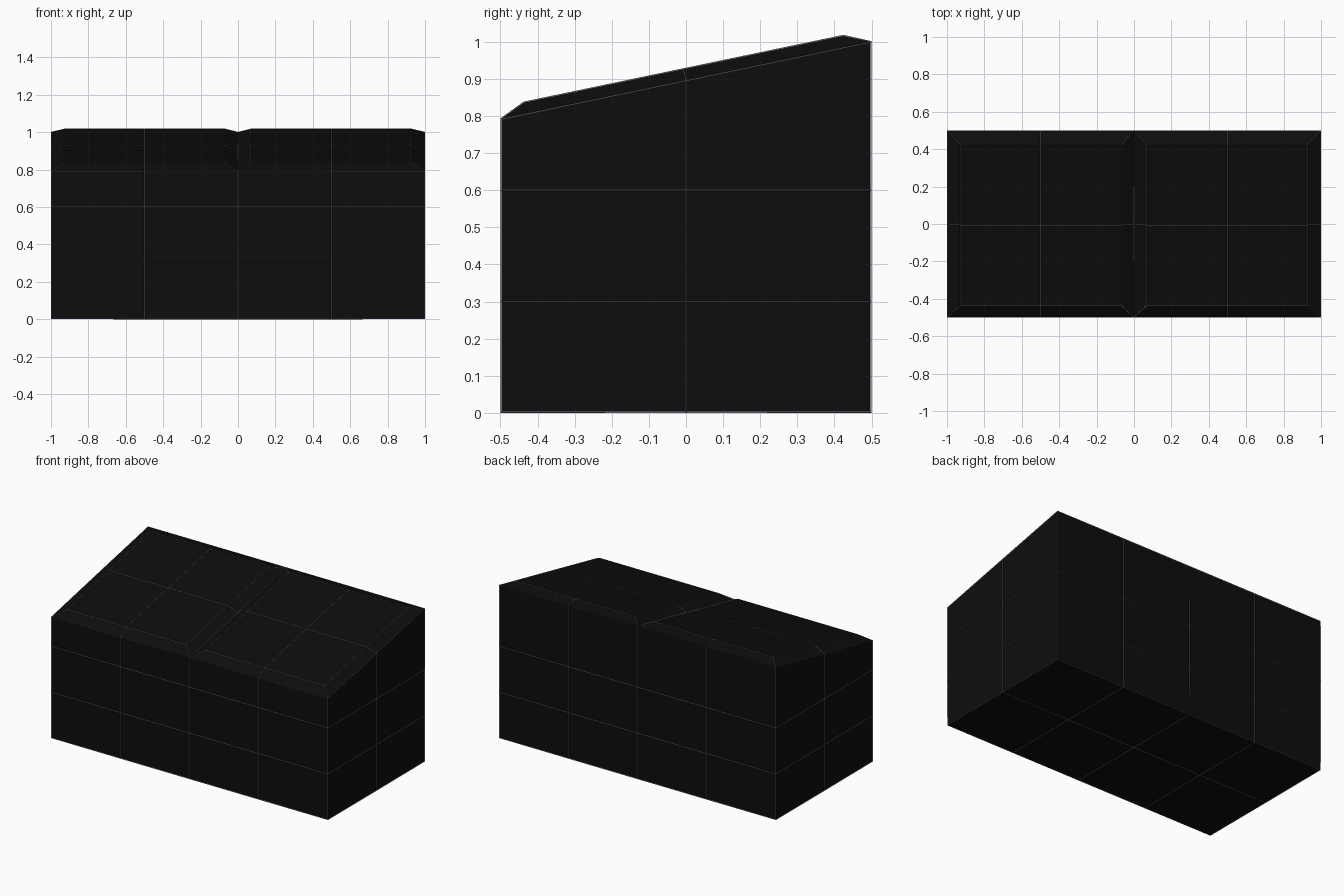
import bpy, bmesh

if "Cube" in bpy.data.objects:
    bpy.data.objects.remove(bpy.data.objects["Cube"])

WIRE = 0.005
HX, HY, Z0 = 0.998, 0.498, 0.002
FRONT_Z, BACK_Z = 0.792, 1.0


def material(name, value):
    mat = bpy.data.materials.new(name)
    mat.diffuse_color = (value, value, value, 1)
    mat.use_nodes = True
    mat.node_tree.nodes["Principled BSDF"].inputs["Base Color"].default_value = mat.diffuse_color
    return mat


def cut(bm, axis, pos):
    co, no = [0, 0, 0], [0, 0, 0]
    co[axis], no[axis] = pos, 1
    geom = bm.verts[:] + bm.edges[:] + bm.faces[:]
    bmesh.ops.bisect_plane(bm, geom=geom, plane_co=co, plane_no=no)


# Sloped bin body
bm = bmesh.new()
bmesh.ops.create_cube(bm, size=2)
for v in bm.verts:
    top = v.co.z > 0
    v.co.x *= HX
    v.co.y *= HY
    v.co.z = (BACK_Z if v.co.y > 0 else FRONT_Z) if top else Z0

# Panel divisions
for axis, positions in ((0, (-0.5, 0, 0.5)), (1, (0,)), (2, (0.3, 0.6))):
    for p in positions:
        cut(bm, axis, p)

# Two raised lids with sloped borders
bm.normal_update()
top_faces = [f for f in bm.faces if f.normal.z > 0.5]
for side in (-1, 1):
    lid = [f for f in top_faces if f.calc_center_median().x * side > 0]
    bmesh.ops.inset_region(bm, faces=lid, thickness=0.069, depth=0.031,
                           use_even_offset=True)
bm.normal_update()

mesh = bpy.data.meshes.new("bin_body")
bm.to_mesh(mesh)
bm.free()
body = bpy.data.objects.new("bin_body", mesh)
bpy.context.collection.objects.link(body)
mesh.materials.append(material("black", 0.004))

# Thin seam bars along every panel edge
seams = bpy.data.objects.new("panel_seams", mesh.copy())
bpy.context.collection.objects.link(seams)
seams.data.materials.clear()
seams.data.materials.append(material("seam_grey", 0.2))
wire = seams.modifiers.new("seam_bars", 'WIREFRAME')
wire.thickness = WIRE
wire.offset = 0
wire.use_even_offset = False
